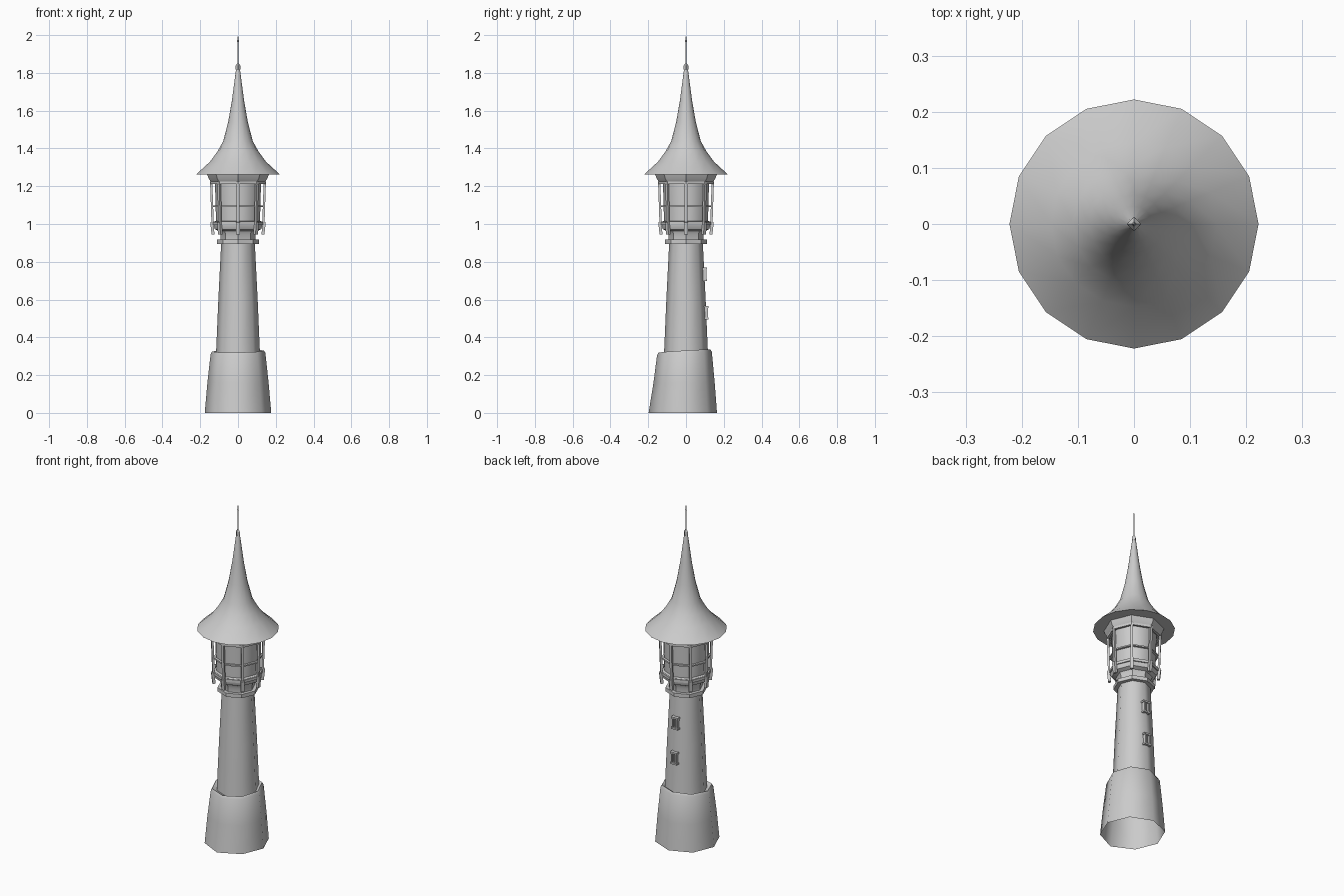
import bpy, bmesh, math
from mathutils import Vector, Matrix

cube = bpy.data.objects.get("Cube")
if cube:
    bpy.data.objects.remove(cube, do_unlink=True)

stone = bpy.data.materials.new("plain_grey")
stone.use_nodes = True
GREY = (0.6, 0.6, 0.6, 1)
stone.diffuse_color = GREY
stone.node_tree.nodes["Principled BSDF"].inputs["Base Color"].default_value = GREY


def finish(name, bm, smooth=None):
    mesh = bpy.data.meshes.new(name)
    bmesh.ops.recalc_face_normals(bm, faces=bm.faces)
    bm.to_mesh(mesh)
    bm.free()
    mesh.materials.append(stone)
    obj = bpy.data.objects.new(name, mesh)
    bpy.context.collection.objects.link(obj)
    if smooth:
        bpy.ops.object.select_all(action='DESELECT')
        obj.select_set(True)
        bpy.context.view_layer.objects.active = obj
        bpy.ops.object.shade_smooth_by_angle(angle=math.radians(smooth))
    return obj


def lathe(name, profile, sides=8, smooth=50, closed=False):
    """Revolve (radius, height) points around the z axis."""
    bm = bmesh.new()
    rings = [[bm.verts.new((r * math.cos(math.tau * i / sides),
                            r * math.sin(math.tau * i / sides), z))
              for i in range(sides)] for r, z in profile]
    pairs = list(zip(rings, rings[1:]))
    if closed:
        pairs.append((rings[-1], rings[0]))
    for low, high in pairs:
        for i in range(sides):
            j = (i + 1) % sides
            bm.faces.new((low[i], low[j], high[j], high[i]))
    return finish(name, bm, smooth)


def add_bar(bm, start, end, width, depth, outward):
    """Box running from start to end, depth measured along outward."""
    start, end = Vector(start), Vector(end)
    along = (end - start).normalized()
    side = along.cross(Vector(outward)).normalized()
    out = side.cross(along)
    frame = Matrix((side, out, along)).transposed().to_4x4()
    size = Matrix.Diagonal((width, depth, (end - start).length, 1))
    bmesh.ops.create_cube(bm, size=1, matrix=Matrix.Translation((start + end) / 2) @ frame @ size)


def polar(r, angle, z):
    return (r * math.cos(angle), r * math.sin(angle), z)


# Flared base with an uneven upper rim, open underneath
base = lathe("base", [(0.176, 0), (0.162, 0.16), (0.145, 0.315), (0.137, 0.328), (0.108, 0.312)])
for v in base.data.vertices:
    v.co.y -= 0.012 * (1 - v.co.z)
    if v.co.z > 0.2:
        v.co.z += 0.06 * v.co.y + 0.02 * v.co.x
    elif v.co.z < 0.05 and v.co.y < -0.15:
        v.co.y -= 0.01

# Tapering shaft and collar
lathe("shaft", [(0.119, 0.25), (0.104, 0.6), (0.089, 0.9)])
lathe("collar", [(0.085, 0.895), (0.112, 0.895), (0.112, 0.917), (0.085, 0.917)], smooth=30, closed=True)
lathe("neck", [(0.092, 0.91), (0.092, 0.945), (0.1, 0.962), (0.122, 0.972), (0.13, 0.99),
               (0.13, 1.012), (0.116, 1.016)], smooth=35)

# Lantern room
lathe("lantern_wall", [(0.116, 1.0), (0.122, 1.225)])
for name, r, z, h in (("lower_rail", 0.137, 0.995, 0.016),
                      ("middle_rail", 0.135, 1.09, 0.008),
                      ("upper_rail", 0.149, 1.212, 0.014)):
    lathe(name, [(r - 0.014, z), (r, z), (r, z + h), (r - 0.014, z + h)], smooth=30, closed=True)
lathe("eave_cornice", [(0.12, 1.222), (0.142, 1.222), (0.155, 1.24), (0.165, 1.266)], smooth=30)

posts, brackets = bmesh.new(), bmesh.new()
for i in range(8):
    a = i * math.tau / 8
    out = polar(1, a, 0)
    add_bar(posts, polar(0.134, a, 0.99), polar(0.142, a, 1.225), 0.014, 0.012, out)
    add_bar(brackets, polar(0.132, a, 0.945), polar(0.139, a, 1.01), 0.019, 0.016, out)
finish("lantern_posts", posts)
finish("post_brackets", brackets)

# Bell shaped roof
lathe("roof", [(0.12, 1.262), (0.222, 1.262), (0.148, 1.33), (0.108, 1.385), (0.079, 1.437),
               (0.052, 1.54), (0.032, 1.655), (0.011, 1.815), (0.006, 1.835)], 16)

# Finial
lathe("finial_knob", [(0.001, 1.81), (0.013, 1.82), (0.013, 1.838), (0.005, 1.85), (0.001, 1.85)], 4, 20)
lathe("finial_spike", [(0.004, 1.84), (0.003, 1.96), (0.005, 1.965), (0.0005, 2.0)], 4, 20)

# Two framed windows up the rear of the shaft
for label, z, y in (("lower", 0.53, 0.107), ("upper", 0.735, 0.098)):
    bm = bmesh.new()
    out = (0, 1, 0)
    for x in (-0.014, 0.014):
        add_bar(bm, (x, y, z - 0.03), (x, y, z + 0.03), 0.008, 0.02, out)
    for dz in (-0.031, 0.031):
        add_bar(bm, (-0.022, y, z + dz), (0.022, y, z + dz), 0.01, 0.026, out)
    add_bar(bm, (0, y, z - 0.03), (0, y, z + 0.03), 0.004, 0.012, out)
    add_bar(bm, (0, y - 0.006, z - 0.03), (0, y - 0.006, z + 0.03), 0.03, 0.01, out)
    finish(label + "_window", bm)
